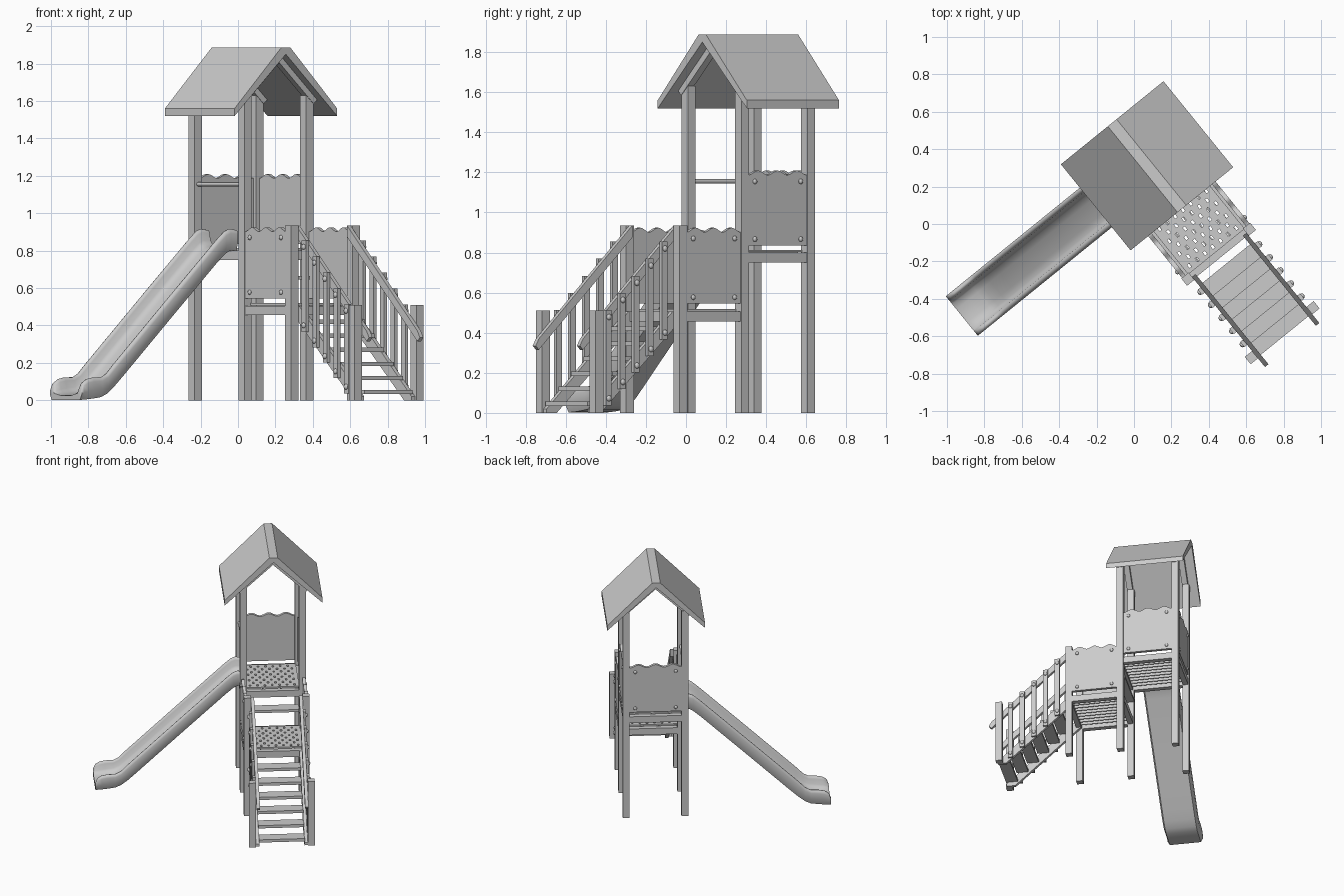
import bpy, bmesh, math
from mathutils import Matrix, Vector

if "Cube" in bpy.data.objects:
    bpy.data.objects.remove(bpy.data.objects["Cube"])

# Everything is modelled square to the tower, then turned 39 degrees
R = Matrix.Rotation(math.radians(39), 4, 'Z')
XA, XB, XC = 0.038, 0.462, 0.25       # post lines and centre across the tower
YF, YM, YB, YS = -0.41, -0.014, 0.41, -0.95   # deck front, tower front, tower back, stair foot
P = 0.05                              # post width


def finish(name, bm, smooth=None):
    bmesh.ops.recalc_face_normals(bm, faces=bm.faces)
    bm.transform(R)
    me = bpy.data.meshes.new(name)
    bm.to_mesh(me)
    bm.free()
    ob = bpy.data.objects.new(name, me)
    bpy.context.collection.objects.link(ob)
    if smooth:
        bpy.ops.object.select_all(action='DESELECT')
        bpy.context.view_layer.objects.active = ob
        ob.select_set(True)
        bpy.ops.object.shade_smooth_by_angle(angle=math.radians(smooth))
    return ob


def box(name, x0, x1, y0, y1, z0, z1):
    bm = bmesh.new()
    m = Matrix.Translation(((x0 + x1) / 2, (y0 + y1) / 2, (z0 + z1) / 2)) @ \
        Matrix.Diagonal((x1 - x0, y1 - y0, z1 - z0, 1))
    bmesh.ops.create_cube(bm, size=1, matrix=m)
    return finish(name, bm)


def prism(name, pts, axis, a, b):
    """Outline in the XZ (axis Y) or YZ (axis X) plane, extruded from a to b."""
    bm = bmesh.new()
    put = (lambda p, t: (t, p[0], p[1])) if axis == 'X' else (lambda p, t: (p[0], t, p[1]))
    lo = [bm.verts.new(put(p, a)) for p in pts]
    hi = [bm.verts.new(put(p, b)) for p in pts]
    bm.faces.new(lo)
    bm.faces.new(hi)
    for i in range(len(pts)):
        j = (i + 1) % len(pts)
        bm.faces.new((lo[i], lo[j], hi[j], hi[i]))
    return finish(name, bm)


def bolt(name, x, y, z, axis, r=0.013):
    bm = bmesh.new()
    s = (0.7, 1, 1) if axis == 'X' else (1, 0.7, 1)
    bmesh.ops.create_uvsphere(bm, u_segments=12, v_segments=8, radius=r,
                              matrix=Matrix.Translation((x, y, z)) @ Matrix.Diagonal((*s, 1)))
    finish(name, bm, 40)


def wavy_panel(name, axis, pos, out, a, b, z0, z1):
    n = 36
    pts = [(a, z0), (b, z0)]
    for i in range(n + 1):
        t = 1 - i / n
        pts.append((a + (b - a) * t, z1 - 0.012 - 0.011 * math.cos(t * 6 * math.pi)))
    prism(name, pts, axis, pos - 0.012, pos + 0.012)
    for u in (a + 0.04, b - 0.04):
        for z in (z0 + 0.032, z1 - 0.055):
            w = pos + out * 0.014
            bolt(name + "_bolt", *((w, u) if axis == 'X' else (u, w)), z, axis)


def deck(name, y0, y1, z):
    # beams all round
    h = P / 2
    for x in (XA, XB):
        box(name + "_side_beam", x - 0.02, x + 0.02, y0 + h, y1 - h, z - 0.05, z)
    for y in (y0, y1):
        box(name + "_cross_beam", XA + h, XB - h, y - 0.02, y + 0.02, z - 0.05, z)
    # perforated plate: grid with staggered cells removed
    bm = bmesh.new()
    nx, ny = 29, 17
    x0, x1, ya, yb = XA + 0.018, XB - 0.018, y0 + 0.018, y1 - 0.018
    v = [[bm.verts.new((x0 + (x1 - x0) * i / nx, ya + (yb - ya) * j / ny, z + 0.008))
          for j in range(ny + 1)] for i in range(nx + 1)]
    for i in range(nx):
        for j in range(ny):
            if j % 2 and i % 4 == (2 if j % 4 == 1 else 0) and 0 < i < nx - 1:
                continue
            bm.faces.new((v[i][j], v[i + 1][j], v[i + 1][j + 1], v[i][j + 1]))
    ob = finish(name + "_plate", bm)
    m = ob.modifiers.new("thickness", 'SOLIDIFY')
    m.thickness, m.offset = 0.012, 0
    # ribs beneath
    for i in range(1, 9):
        x = x0 + (x1 - x0) * i / 9
        box(name + "_rib", x - 0.004, x + 0.004, y0 + 0.02, y1 - 0.02, z - 0.04, z + 0.003)


# Posts
for x in (XA, XB):
    for nm, y, top in (("tower_post", YM, 1.63), ("tower_post", YB, 1.63),
                       ("deck_post", YF, 0.935), ("stair_post", YS, 0.51)):
        box(nm, x - P / 2, x + P / 2, y - P / 2, y + P / 2, 0, top)

# Decks and the step between them
deck("upper_deck", YM, YB, 0.80)
deck("lower_deck", YF, YM, 0.505)
box("middle_step", XA + 0.025, XB - 0.025, YM - 0.06, YM + 0.03, 0.645, 0.665)

# Wavy side panels
h = P / 2
wavy_panel("upper_side_panel", 'X', XB + 0.008, 1, YM + h, YB - h, 0.835, 1.21)
wavy_panel("upper_back_panel", 'Y', YB + 0.008, 1, XA + h, XB - h, 0.835, 1.21)
wavy_panel("lower_panel", 'X', XB + 0.008, 1, YF + h, YM - h, 0.545, 0.925)
wavy_panel("lower_panel", 'X', XA - 0.008, -1, YF + h, YM - h, 0.545, 0.925)

# Grab rod above the slide
bm = bmesh.new()
bmesh.ops.create_cone(bm, cap_ends=True, segments=16, radius1=0.011, radius2=0.011, depth=YB - YM,
                      matrix=Matrix.Translation((XA, (YB + YM) / 2, 1.155)) @ Matrix.Rotation(math.pi / 2, 4, 'X'))
finish("grab_rod", bm, 40)

# Roof slab and gable rafters
prism("roof", [(XC + x, z) for x, z in ((-.353, 1.56), (-.03, 1.887), (.03, 1.887), (.353, 1.56),
                                        (.353, 1.52), (0, 1.85), (-.353, 1.52))], 'Y', -0.098, 0.494)
for y in (YM, YB):
    prism("gable_rafter", [(XC + x, z) for x, z in ((-.262, 1.608), (0, 1.852), (.262, 1.608),
                                                    (.237, 1.585), (0, 1.805), (-.237, 1.585))],
          'Y', y - 0.028, y + 0.015)

# Slide: trough section swept along a path of (x, bed height, rim height)
path = [(.05, .825, .085), (.0, .822, .095), (-.03, .805, .10), (-.08, .762, .10), (-.40, .463, .10),
        (-.72, .162, .10), (-.79, .098, .098), (-.84, .060, .085), (-.88, .042, .082),
        (-.94, .034, .088), (-.98, .030, .084), (-1.01, .028, .066), (-1.025, .026, .03)]
half = [(.045, 0, 0), (.08, .006, .05), (.098, 0, .35), (.104, 0, .8), (.112, 0, .97), (.122, 0, 1.0),
        (.132, 0, .93), (.136, 0, .75), (.136, 0, .2), (.12, -.025, 0)]
sect = half + [(-y, c, k) for y, c, k in reversed(half)]
bm = bmesh.new()
rings = [[bm.verts.new((x, 0.197 + y, max(0.0, z + c + k * r))) for y, c, k in sect]
         for x, z, r in path]
n = len(sect)
for a, b in zip(rings, rings[1:]):
    for i in range(n):
        j = (i + 1) % n
        bm.faces.new((a[i], a[j], b[j], b[i]))
for r in (rings[0], rings[-1]):
    bm.faces.new(r)
finish("slide", bm, 50)

# Stairs: rails, stringers and balusters on both sides
for s in (-1, 1):
    xr = XC + s * 0.175
    prism("handrail", [(-.415, .935), (-1.015, .37), (-1.035, .335), (-1.015, .315), (-.415, .875)],
          'X', xr - 0.012, xr + 0.012)
    prism("stringer", [(-.40, .505), (-.44, .505), (-.965, .02), (-.965, 0), (-.90, 0), (-.40, .45)],
          'X', xr - 0.012, xr + 0.012)
    xb = XC + s * 0.196
    for i in range(5):
        y = -.505 - .09 * i
        top, low = .82 + (y + .505) * .95, .40 + (y + .505) * .91
        box("baluster", xb - 0.01, xb + 0.01, y - 0.018, y + 0.018, low - 0.035, top + 0.035)
        for z in (top, low):
            bolt("baluster_bolt", xb + s * 0.012, y, z, 'X', 0.015)

# Treads
for i in range(6):
    z = 0.045 + 0.075 * i
    y = -.925 + 0.081 * i
    box("stair_tread", XC - 0.165, XC + 0.165, y - 0.045, y + 0.045, z - 0.011, z + 0.011)
